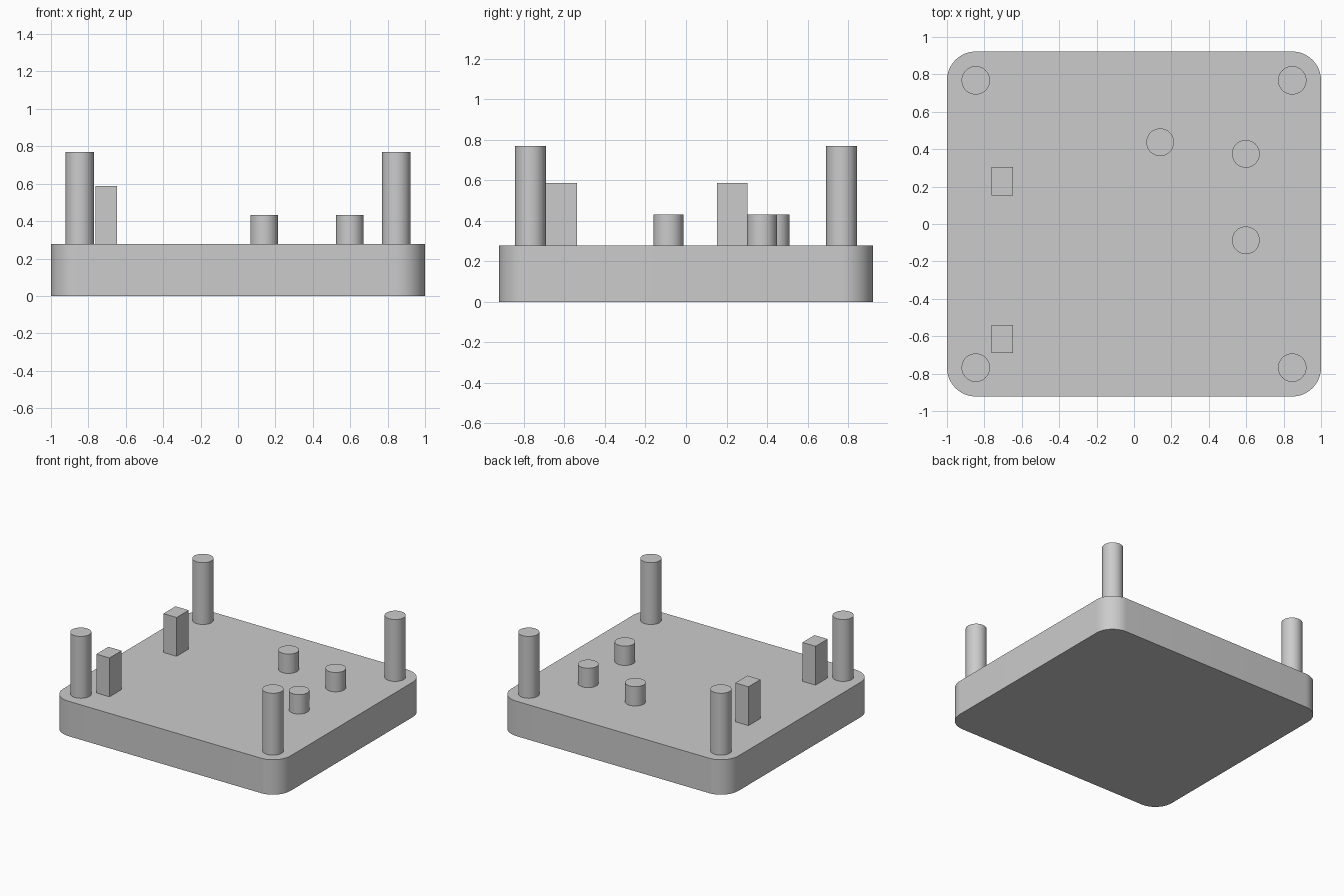
import bpy
import bmesh
import math

if "Cube" in bpy.data.objects:
    bpy.data.objects.remove(bpy.data.objects["Cube"], do_unlink=True)

HALF_X, HALF_Y, TOP = 1.0, 0.922, 0.278
CORNER = 0.154
SINK = 0.02  # how far parts are set into the base

grey = bpy.data.materials.new("light_grey")
grey.use_nodes = True
grey.diffuse_color = (0.6, 0.6, 0.6, 1)
grey.node_tree.nodes["Principled BSDF"].inputs["Base Color"].default_value = (0.6, 0.6, 0.6, 1)


def extrude_outline(name, outline, z0, z1, smooth=True):
    """Solid prism from a flat counter-clockwise outline."""
    bm = bmesh.new()
    bottom = bm.faces.new([bm.verts.new((x, y, z0)) for x, y in outline])
    result = bmesh.ops.extrude_face_region(bm, geom=[bottom], use_keep_orig=True)
    verts = [g for g in result["geom"] if isinstance(g, bmesh.types.BMVert)]
    bmesh.ops.translate(bm, verts=verts, vec=(0, 0, z1 - z0))
    bmesh.ops.recalc_face_normals(bm, faces=bm.faces)
    mesh = bpy.data.meshes.new(name)
    bm.to_mesh(mesh)
    bm.free()
    mesh.materials.append(grey)
    obj = bpy.data.objects.new(name, mesh)
    bpy.context.collection.objects.link(obj)
    if smooth:
        bpy.ops.object.select_all(action="DESELECT")
        obj.select_set(True)
        bpy.context.view_layer.objects.active = obj
        bpy.ops.object.shade_smooth_by_angle(angle=math.radians(30))
    return obj


def arc(cx, cy, r, start, sweep, steps):
    return [(cx + r * math.cos(start + sweep * i / steps),
             cy + r * math.sin(start + sweep * i / steps)) for i in range(steps + 1)]


def cylinder(name, x, y, r, z1):
    circle = arc(x, y, r, 0, math.tau, 48)[:-1]
    extrude_outline(name, circle, TOP - SINK, z1)


# Rounded base plate
outline = []
for i, (sx, sy) in enumerate([(1, 1), (-1, 1), (-1, -1), (1, -1)]):
    outline += arc(sx * (HALF_X - CORNER), sy * (HALF_Y - CORNER), CORNER,
                   i * math.pi / 2, math.pi / 2, 16)
extrude_outline("base_plate", outline, 0, TOP)

# Tall corner posts, concentric with the rounded corners
for side, sx in (("left", 1), ("right", -1)):
    for end, sy in (("front", -1), ("back", 1)):
        cylinder(f"{end}_{side}_post", sx * (HALF_X - CORNER),
                 sy * (HALF_Y - CORNER), 0.076, 0.77)

# Short support pegs
for i, (x, y) in enumerate([(0.14, 0.437), (0.598, 0.375), (0.598, -0.087)]):
    cylinder(f"short_peg_{i + 1}", x, y, 0.074, 0.432)

# Rectangular blocks
for name, y in (("front_block", -0.615), ("back_block", 0.228)):
    x, hx, hy = -0.705, 0.058, 0.076
    extrude_outline(name, [(x - hx, y - hy), (x + hx, y - hy), (x + hx, y + hy), (x - hx, y + hy)],
                    TOP - SINK, 0.587, smooth=False)
